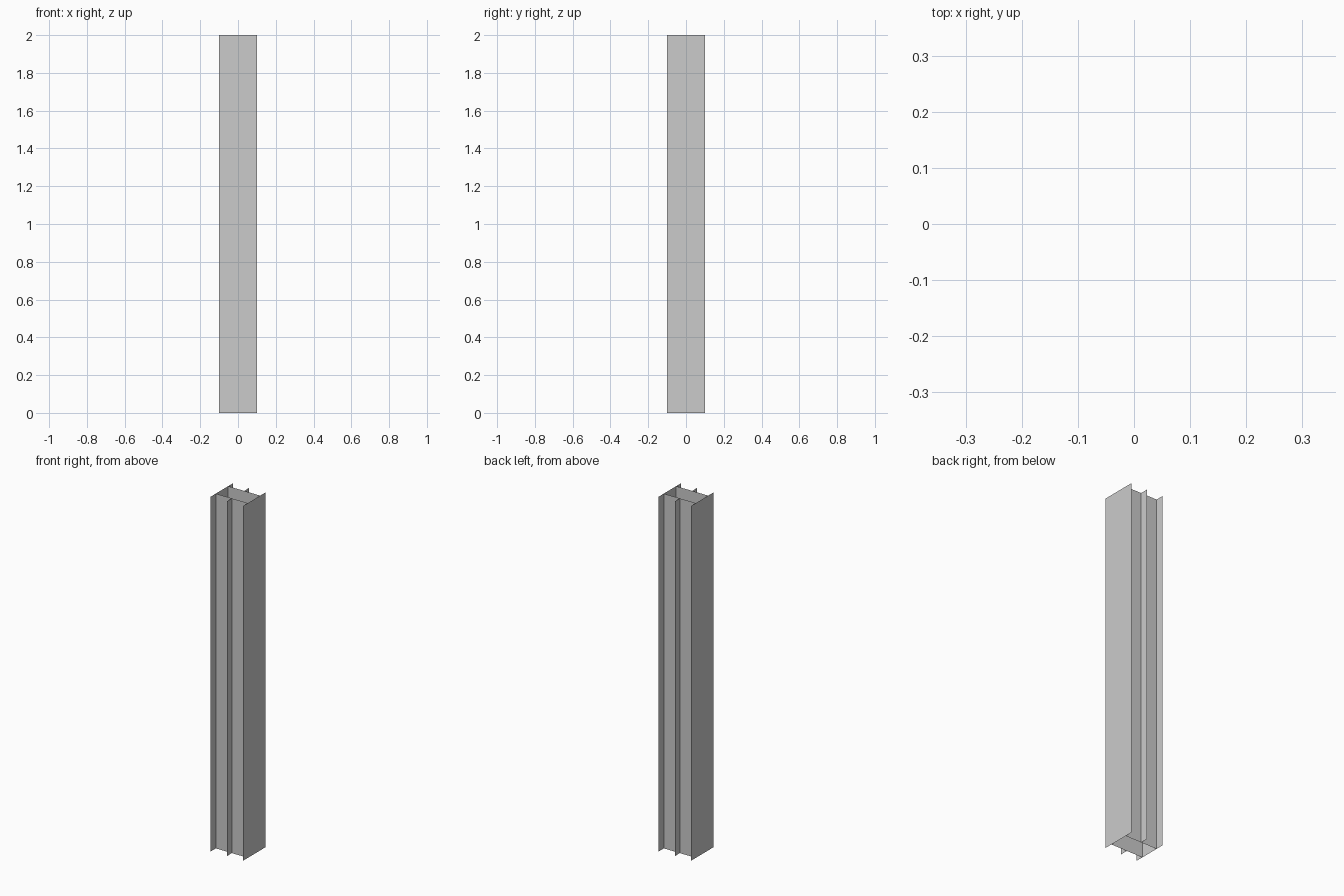
import bpy

if "Cube" in bpy.data.objects:
    bpy.data.objects.remove(bpy.data.objects["Cube"])

H = 2.0    # column height
R = 0.10   # half width
W = 0.055  # web offset from centre


def sheet(name, a, b):
    # upright open sheet between two plan points
    me = bpy.data.meshes.new(name)
    me.from_pydata([(*a, 0), (*b, 0), (*b, H), (*a, H)], [], [(0, 1, 2, 3)])
    ob = bpy.data.objects.new(name, me)
    bpy.context.collection.objects.link(ob)


# full-depth side flanges
for s, side in ((-1, "left"), (1, "right")):
    sheet(side + "_flange", (s * R, -R * s), (s * R, R * s))

# recessed webs and the central ribs standing on them
for s, side in ((-1, "front"), (1, "back")):
    sheet(side + "_web", (s * R, s * W), (-s * R, s * W))
    sheet(side + "_rib", (0, s * W), (0, s * R))
